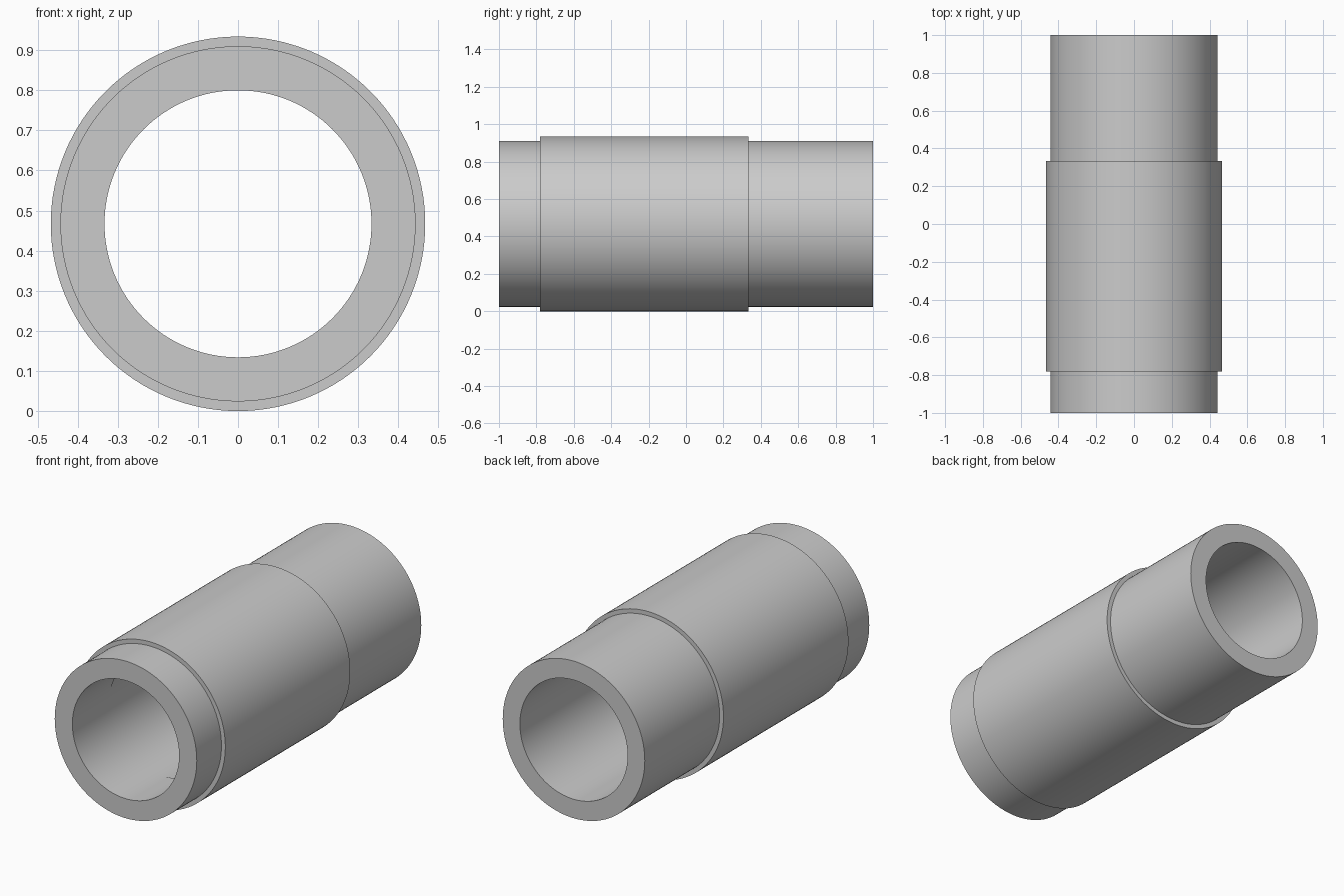
import bpy, bmesh, math
from mathutils import Matrix, Vector

if "Cube" in bpy.data.objects:
    bpy.data.objects.remove(bpy.data.objects["Cube"])

R = 0.467          # collar radius, also the height of the axis
SEGMENTS = 128

# Closed half section of the sleeve: (radius, y)
profile = [
    (0.333, -1.0), (0.443, -1.0),        # front end face
    (0.443, -0.78), (R, -0.78),          # front shoulder of the collar
    (R, 0.333), (0.443, 0.333),          # rear shoulder of the collar
    (0.443, 1.0), (0.336, 1.0),          # rear end face
    (0.336, -0.667), (0.333, -0.667),    # fine step in the bore
]

# Revolve the section about the lengthwise axis
bm = bmesh.new()
rings = []
for i in range(SEGMENTS):
    rot = Matrix.Rotation(2 * math.pi * i / SEGMENTS, 3, 'Y')
    rings.append([bm.verts.new(rot @ Vector((r, y, 0)) + Vector((0, 0, R)))
                  for r, y in profile])
n = len(profile)
for i in range(SEGMENTS):
    a, b = rings[i], rings[(i + 1) % SEGMENTS]
    for j in range(n):
        k = (j + 1) % n
        bm.faces.new((a[j], a[k], b[k], b[j]))
bmesh.ops.recalc_face_normals(bm, faces=bm.faces)

mesh = bpy.data.meshes.new("stepped_sleeve")
bm.to_mesh(mesh)
bm.free()
sleeve = bpy.data.objects.new("stepped_sleeve", mesh)
bpy.context.collection.objects.link(sleeve)

# Smooth walls, sharp shoulders
bpy.context.view_layer.objects.active = sleeve
sleeve.select_set(True)
bpy.ops.object.shade_smooth_by_angle(angle=math.radians(30))
